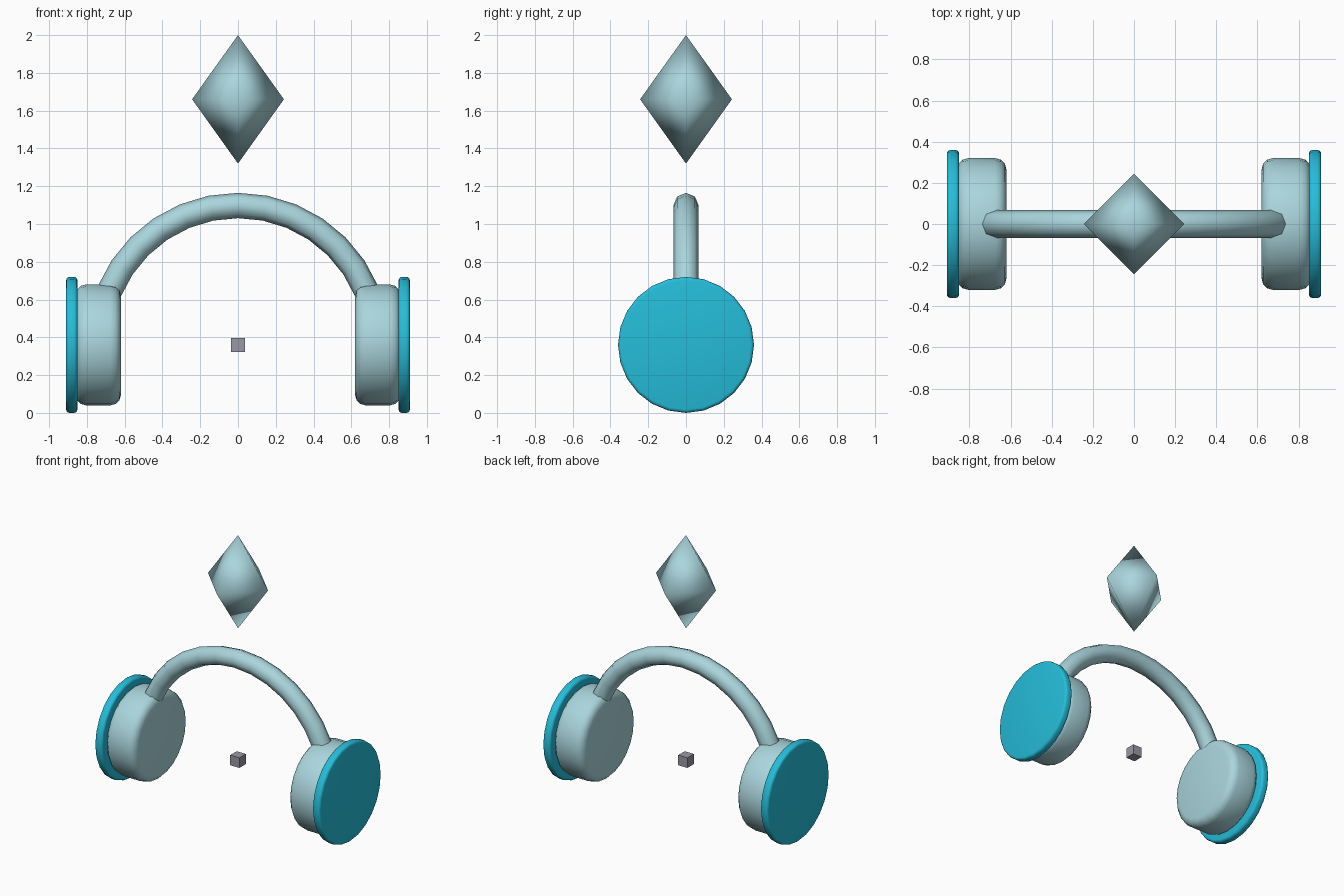
import bpy, bmesh, math
from mathutils import Matrix, Vector

old = bpy.data.objects.get("Cube")
if old:
    bpy.data.objects.remove(old, do_unlink=True)

CUP_Z = 0.36  # height of the ear cup axis


def material(name, color):
    mat = bpy.data.materials.new(name)
    mat.use_nodes = True
    mat.diffuse_color = (*color, 1)
    mat.node_tree.nodes["Principled BSDF"].inputs["Base Color"].default_value = (*color, 1)
    return mat


pale = material("pale teal", (0.40, 0.67, 0.72))
cyan = material("bright cyan", (0.018, 0.51, 0.70))
grey = material("lilac grey", (0.33, 0.31, 0.38))


def finish(name, bm, mat, smooth_angle=None):
    """Turn a bmesh into a coloured object, optionally smooth shaded."""
    bmesh.ops.recalc_face_normals(bm, faces=bm.faces[:])
    mesh = bpy.data.meshes.new(name)
    bm.to_mesh(mesh)
    bm.free()
    mesh.materials.append(mat)
    obj = bpy.data.objects.new(name, mesh)
    bpy.context.collection.objects.link(obj)
    if smooth_angle is not None:
        bpy.ops.object.select_all(action="DESELECT")
        obj.select_set(True)
        bpy.context.view_layer.objects.active = obj
        bpy.ops.object.shade_smooth_by_angle(angle=math.radians(smooth_angle))
    return obj


def rounded_disc(name, x_in, x_out, radius, rounding, side, mat):
    """Disc with rounded rims, its axis along x."""
    bm = bmesh.new()
    place = Matrix.Translation((side * (x_in + x_out) / 2, 0, CUP_Z)) @ Matrix.Rotation(math.pi / 2, 4, "Y")
    bmesh.ops.create_cone(bm, cap_ends=True, segments=24, radius1=radius, radius2=radius,
                          depth=x_out - x_in, matrix=place)
    rims = [e for e in bm.edges if any(len(f.verts) > 4 for f in e.link_faces)]
    bmesh.ops.bevel(bm, geom=rims, offset=rounding, segments=3, profile=0.5, affect="EDGES")
    finish(name, bm, mat, 40)


# Ear cups with their coloured outer plates
for label, side in (("left", 1), ("right", -1)):
    rounded_disc(label + "_ear_cup", 0.62, 0.86, 0.32, 0.055, side, pale)
    rounded_disc(label + "_outer_plate", 0.85, 0.91, 0.36, 0.018, side, cyan)

# Headband: an octagonal tube swept over half a circle
bm = bmesh.new()
ring = bmesh.ops.create_circle(bm, cap_ends=False, segments=8, radius=0.067,
                               matrix=Matrix.Translation((0.738, 0, CUP_Z)))
bmesh.ops.spin(bm, geom=ring["verts"] + bm.edges[:], cent=(0, 0, CUP_Z),
               axis=(0, -1, 0), angle=math.pi, steps=16)
bmesh.ops.holes_fill(bm, edges=[e for e in bm.edges if e.is_boundary])
finish("headband", bm, pale, 60)

# Floating diamond: a stretched octahedron
bm = bmesh.new()
waist = [bm.verts.new((0.243 * x, 0.243 * y, 1.66)) for x, y in ((1, 0), (0, 1), (-1, 0), (0, -1))]
for tip_z in (2.0, 1.32):
    tip = bm.verts.new((0, 0, tip_z))
    for i in range(4):
        bm.faces.new((waist[i], waist[(i + 1) % 4], tip))
finish("floating_diamond", bm, pale, 180)

# Small cube between the cups
bm = bmesh.new()
bmesh.ops.create_cube(bm, size=0.074, matrix=Matrix.Translation((0, 0, CUP_Z)))
finish("centre_cube", bm, grey)
